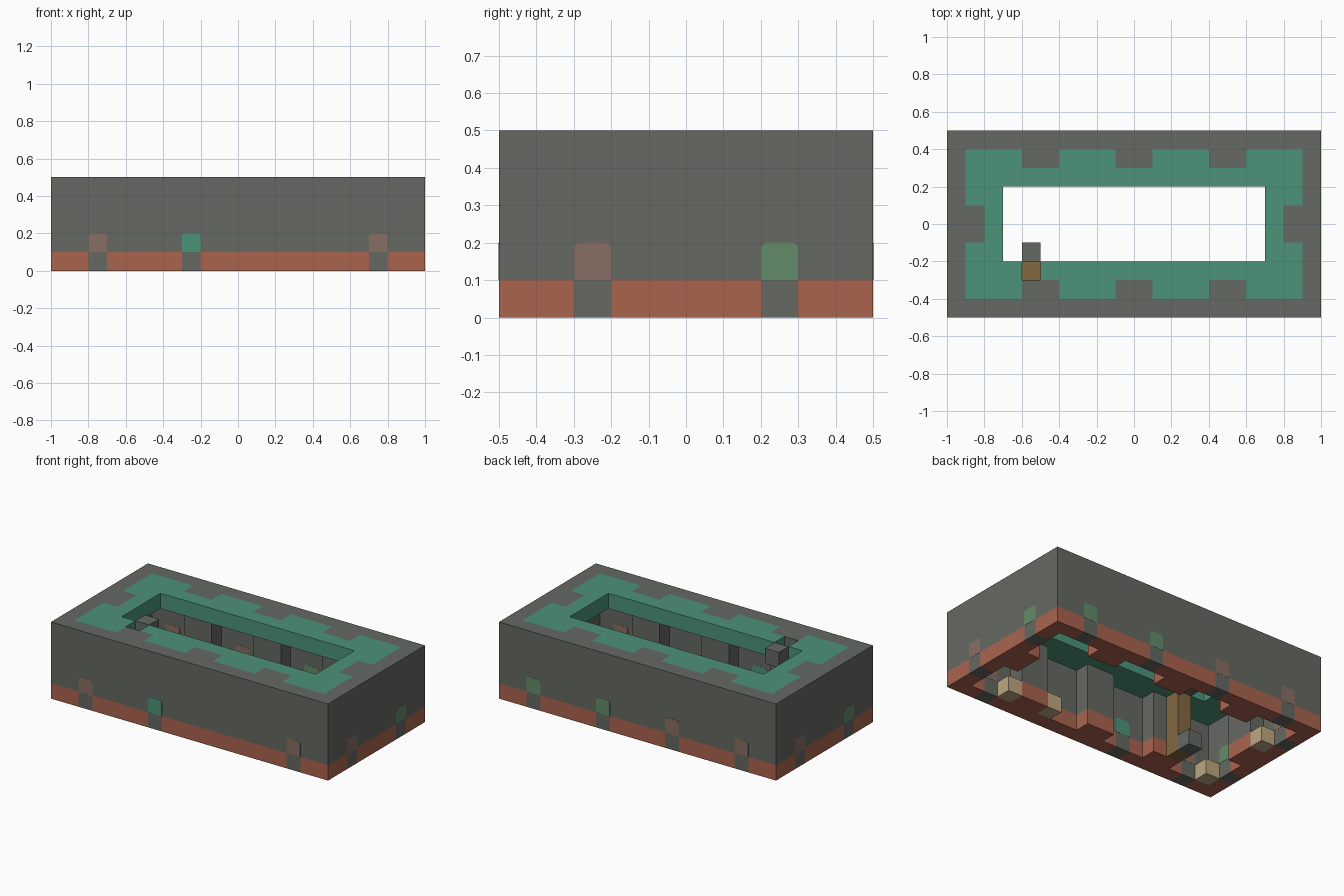
import bpy, bmesh, math
from mathutils import Vector

if "Cube" in bpy.data.objects:
    bpy.data.objects.remove(bpy.data.objects["Cube"])


def material(name, rgb):
    m = bpy.data.materials.new(name)
    m.use_nodes = True
    m.diffuse_color = (*rgb, 1)
    m.node_tree.nodes["Principled BSDF"].inputs["Base Color"].default_value = (*rgb, 1)
    return m


grey = material("stone grey", (0.13, 0.138, 0.122))
red = material("brick red", (0.40, 0.127, 0.076))
teal = material("roof teal", (0.073, 0.292, 0.188))
rose = material("window rose", (0.242, 0.156, 0.122))
green = material("window green", (0.127, 0.262, 0.141))
brown = material("shaft brown", (0.223, 0.141, 0.053))
cream = material("crate cream", (0.50, 0.38, 0.215))

U = 0.1           # building block size
NX, NY, NZ = 20, 10, 5


def finish(name, bm, mats):
    me = bpy.data.meshes.new(name)
    bm.to_mesh(me)
    bm.free()
    for m in mats:
        me.materials.append(m)
    ob = bpy.data.objects.new(name, me)
    bpy.context.collection.objects.link(ob)
    return ob


def block_shell(name, cells, solid, mats, rule=lambda c: 0):
    """Outer skin of a set of blocks, with the flat areas merged."""
    bm = bmesh.new()
    for c in sorted(cells):
        for axis in range(3):
            for side in (0, 1):
                n = list(c)
                n[axis] += 2 * side - 1
                if tuple(n) in solid:
                    continue
                quad = []
                for a, b in ((0, 0), (1, 0), (1, 1), (0, 1)):
                    p = list(c)
                    p[axis] += side
                    p[(axis + 1) % 3] += a
                    p[(axis + 2) % 3] += b
                    quad.append(bm.verts.new((p[0] * U - 1, p[1] * U - 0.5, p[2] * U)))
                if side == 0:
                    quad.reverse()
                bm.faces.new(quad).material_index = rule(c)
    bmesh.ops.remove_doubles(bm, verts=bm.verts, dist=0.001)
    bmesh.ops.dissolve_limit(bm, angle_limit=0.01, verts=bm.verts,
                             edges=bm.edges, delimit={'MATERIAL'})
    return finish(name, bm, mats)


# Plan: perimeter wall with inward pillars
plan = {(i, j) for i in range(NX) for j in range(NY)
        if i in (0, NX - 1) or j in (0, NY - 1)}
plan |= {(i, j) for i in (4, 5, 9, 10, 14, 15) for j in (1, 8)}
plan |= {(i, j) for i in (1, 18) for j in (4, 5)}

# Windows: plan block, outward direction, colour
windows = [
    ((2, 0), (0, -1), rose), ((7, 0), (0, -1), teal), ((17, 0), (0, -1), rose),
    ((2, 9), (0, 1), rose), ((7, 9), (0, 1), rose),
    ((12, 9), (0, 1), green), ((17, 9), (0, 1), green),
    ((19, 2), (1, 0), rose), ((19, 7), (1, 0), green),
    ((0, 2), (-1, 0), green), ((0, 7), (-1, 0), rose),
]
openings = {w[0] for w in windows}

wall = {(i, j, k) for i, j in plan for k in range(NZ)}

# Roof: ring around a rectangular opening, with a hole above the shaft
roof = {(i, j, NZ - 1) for i in range(1, NX - 1) for j in range(1, NY - 1)
        if (i, j) not in plan and (i, j) != (4, 2)
        and not (3 <= i <= 16 and 3 <= j <= 6)}

solid = wall | roof
block_shell("perimeter_wall", wall, solid, (grey, red),
            lambda c: 1 if c[2] == 0 and c[:2] not in openings else 0)
block_shell("roof_ring", roof, solid, (teal,))

# Shaft column with a step at its foot and at its head
shaft = {(4, 2, k) for k in range(NZ - 1)}
block_shell("shaft_column", shaft, shaft, (brown,))
for name, k in (("lower_step", 0), ("upper_step", NZ - 1)):
    block_shell(name, {(4, 3, k)}, set(), (grey,))

# Crates standing along the inner walls
for n, (i, j) in enumerate(((16, 1), (13, 1), (1, 1), (1, 6))):
    block_shell(f"crate_{n + 1}", {(i, j, 0)}, set(), (cream,))


# Window panes: thin plates with clipped top corners on both wall faces
def pane(name, centre, normal, mat):
    h, cut, t = U / 2, 0.012, 0.001
    outline = [(-h, -h), (h, -h), (h, h - cut), (h - cut, h),
               (cut - h, h), (-h, h - cut)]
    normal = Vector((*normal, 0))
    up = Vector((0, 0, 1))
    across = up.cross(normal)
    bm = bmesh.new()
    face = bm.faces.new([bm.verts.new(centre + across * a + up * b - normal * t)
                         for a, b in outline])
    out = bmesh.ops.extrude_face_region(bm, geom=[face])["geom"]
    moved = [v for v in out if isinstance(v, bmesh.types.BMVert)]
    bmesh.ops.translate(bm, verts=moved, vec=normal * 2 * t)
    bmesh.ops.recalc_face_normals(bm, faces=bm.faces)
    finish(name, bm, (mat,))


for n, ((i, j), d, mat) in enumerate(windows):
    mid = Vector(((i + 0.5) * U - 1, (j + 0.5) * U - 0.5, 1.5 * U))
    for label, s in (("outer", 1), ("inner", -1)):
        way = (d[0] * s, d[1] * s)
        pane(f"{label}_window_{n + 1}", mid + Vector((*way, 0)) * U / 2, way, mat)
